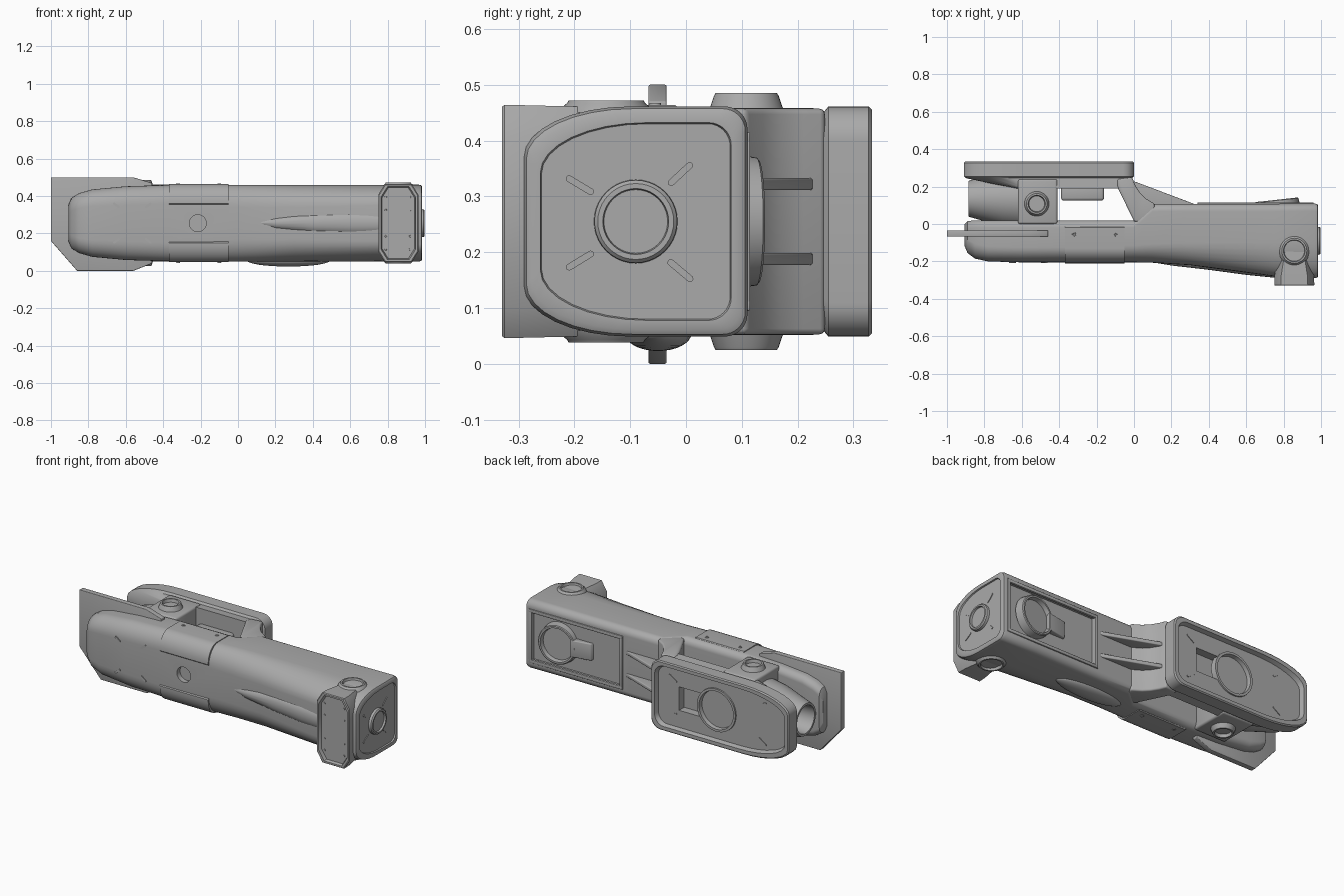
import bpy, bmesh, math
from mathutils import Vector, Matrix

cube = bpy.data.objects.get("Cube")
if cube:
    bpy.data.objects.remove(cube)

grey = bpy.data.materials.new("mid grey")
grey.use_nodes = True
grey.diffuse_color = (0.4, 0.4, 0.4, 1)
grey.node_tree.nodes["Principled BSDF"].inputs["Base Color"].default_value = (0.4, 0.4, 0.4, 1)
MID = 0.255  # height of the long axis


def finish(name, bm, bevel=0, cutters=()):
    """Turn a bmesh into a shaded object, bevelled and cut if asked."""
    bmesh.ops.recalc_face_normals(bm, faces=bm.faces)
    mesh = bpy.data.meshes.new(name)
    bm.to_mesh(mesh)
    bm.free()
    ob = bpy.data.objects.new(name, mesh)
    bpy.context.collection.objects.link(ob)
    mesh.materials.append(grey)
    bpy.ops.object.select_all(action='DESELECT')
    ob.select_set(True)
    bpy.context.view_layer.objects.active = ob
    if bevel:
        mod = ob.modifiers.new("bevel", 'BEVEL')
        mod.width, mod.segments = bevel, 3
        bpy.ops.object.modifier_apply(modifier=mod.name)
    for cutter in cutters:
        mod = ob.modifiers.new("cut", 'BOOLEAN')
        mod.operation, mod.solver, mod.object = 'DIFFERENCE', 'EXACT', cutter
        bpy.ops.object.modifier_apply(modifier=mod.name)
        bpy.data.objects.remove(cutter)
    bpy.ops.object.select_all(action='DESELECT')
    ob.select_set(True)
    bpy.context.view_layer.objects.active = ob
    bpy.ops.object.shade_smooth_by_angle(angle=math.radians(32))
    return ob


def loft(name, rings, bevel=0, cutters=()):
    """Skin closed rings of equal length and cap both ends."""
    bm = bmesh.new()
    rows = [[bm.verts.new(p) for p in ring] for ring in rings]
    n = len(rows[0])
    for a, b in zip(rows, rows[1:]):
        for i in range(n):
            j = (i + 1) % n
            bm.faces.new((a[i], a[j], b[j], b[i]))
    bm.faces.new(rows[0])
    bm.faces.new(rows[-1])
    return finish(name, bm, bevel, cutters)


def prism(name, outline, axis, low, high, bevel=0):
    """Extrude a 2D outline along y or z."""
    at = (lambda p, h: (p[0], h, p[1])) if axis == 'y' else (lambda p, h: (p[0], p[1], h))
    return loft(name, [[at(p, h) for p in outline] for h in (low, high)], bevel)


def box(name, x0, x1, y0, y1, z0, z1, bevel=0):
    return prism(name, [(x0, y0), (x1, y0), (x1, y1), (x0, y1)], 'z', z0, z1, bevel)


def section(a0, a1, half, ra, rz, rb, inset=0):
    """Rounded outline: a soft elliptical side at a0, small corners at a1."""
    a0, a1, half = a0 + inset, a1 - inset, half - inset
    quarter = [i / 8 * math.pi / 2 for i in range(9)]
    upper = [(a0 + ra - ra * math.cos(t), half - rz + rz * math.sin(t)) for t in quarter]
    upper += [(a1 - rb + rb * math.sin(t), half - rb + rb * math.cos(t)) for t in quarter]
    return [(a, MID + b) for a, b in upper] + [(a, MID - b) for a, b in reversed(upper)]


def turned(name, loc, axis, profile, tilt=0, cutters=()):
    """Solid of revolution from (radius, height) pairs along an axis."""
    m = Matrix.Translation(loc) @ Matrix.Rotation(tilt, 4, 'Z')
    m = m @ Vector(axis).to_track_quat('Z', 'Y').to_matrix().to_4x4()
    rings = [[m @ Vector((r * math.cos(k * math.pi / 20), r * math.sin(k * math.pi / 20), h))
              for k in range(40)] for r, h in profile]
    return loft(name, rings, 0, cutters)


def slot(name, loc, axis, angle, length=0.05):
    """Thin capsule plate lying on a face."""
    m = Matrix.Translation(loc) @ Vector(axis).to_track_quat('Z', 'Y').to_matrix().to_4x4()
    m = m @ Matrix.Rotation(angle, 4, 'Z')
    pts = []
    for side in (1, -1):
        for k in range(7):
            t = side * math.pi / 2 - math.pi / 2 + k * math.pi / 6 - (math.pi / 2 if side > 0 else -math.pi / 2)
            t = k * math.pi / 6 - math.pi / 2 + (0 if side > 0 else math.pi)
            pts.append((side * length / 2 + 0.006 * math.cos(t), 0.006 * math.sin(t)))
    loft(name, [[m @ Vector((x, y, h)) for x, y in pts] for h in (-0.003, 0.004)])


# Main body: sections along x (x, front, back, half height, corner depth, corner height)
body = [(-0.905, -0.12, 0.0, 0.10, 0.05, 0.05), (-0.89, -0.155, 0.015, 0.135, 0.07, 0.07),
        (-0.85, -0.185, 0.02, 0.16, 0.08, 0.08), (-0.78, -0.2, 0.02, 0.18, 0.08, 0.09),
        (-0.6, -0.205, 0.02, 0.197, 0.08, 0.10), (-0.37, -0.205, 0.02, 0.204, 0.08, 0.10),
        (0, -0.205, 0.02, 0.205, 0.09, 0.12), (0.1, -0.207, 0.108, 0.205, 0.1, 0.12),
        (0.3, -0.22, 0.108, 0.205, 0.12, 0.12), (0.75, -0.28, 0.108, 0.205, 0.18, 0.11),
        (0.965, -0.29, 0.11, 0.206, 0.19, 0.09)]
rings = [[(x, *p) for p in section(f, b, h, ry, rz, 0.04)] for x, f, b, h, ry, rz in body]
end = body[-1][1:]
for x, inset in ((0.98, 0.004), (0.985, 0.012), (0.985, 0.029), (0.977, 0.031)):
    rings.append([(x, *p) for p in section(*end, 0.04, inset)])
loft("main_body", rings, 0, [
    box("bay_cutter", 0.36, 0.945, 0.085, 0.2, 0.11, 0.40),
    turned("port_cutter", (-0.215, -0.25, MID), (0, 1, 0), [(0.045, 0), (0.045, 0.075)])])

# Raised frame round the rear bay
for z in (0.105, 0.405):
    box("bay_rail", 0.34, 0.96, 0.1, 0.115, z - 0.01, z + 0.01, 0.003)
for x in (0.35, 0.95):
    box("bay_post", x - 0.01, x + 0.01, 0.1, 0.115, 0.1, 0.41, 0.003)
turned("bay_ring", (0.77, 0.08, MID), (0, 1, 0),
       [(0.12, 0), (0.115, 0.046), (0.11, 0.05), (0.1, 0.05), (0.095, 0.025)], 0.11)
prism("bay_ring_tab", [(0.55, 0.08), (0.56, 0.1), (0.68, 0.122), (0.68, 0.08)], 'z', MID - 0.05, MID + 0.05, 0.005)

# Pointed ridge along the front
ridge = [(0.04, -0.195, 0.004), (0.2, -0.222, 0.035), (0.4, -0.245, 0.052), (0.6, -0.272, 0.058), (0.78, -0.29, 0.055)]
loft("front_ridge", [[(x, y + 0.03 - 0.03 * math.cos(t), MID + w * math.sin(t))
                      for t in [k * math.pi / 8 for k in range(16)]] for x, y, w in ridge])

# Swelling under the body
bm = bmesh.new()
bmesh.ops.create_uvsphere(bm, u_segments=32, v_segments=16, radius=1)
bm.transform(Matrix.Translation((0.27, -0.05, 0.055)) @ Matrix.Diagonal((0.22, 0.06, 0.032, 1)))
finish("belly_fairing", bm)

# Wrap-round clip covers, top and bottom
wrap = [p for p in section(-0.21, 0.1, 0.209, 0.08, 0.10, 0.04)[:9]] + [(-0.02, MID + 0.209)]
wrap = [(-0.21, 0.36)] + [p for p in wrap if p[1] > 0.362]
inner = [(y + 0.012, z - 0.012) for y, z in reversed(wrap)]
for side in (1, -1):
    loft("clip_cover", [[(x, y, MID + side * (z - MID)) for y, z in wrap + inner] for x in (-0.37, -0.05)])
    for x in (-0.32, -0.1):
        turned("clip_screw", (x, -0.055, MID + side * 0.207), (0, 0, side), [(0.011, 0), (0.01, 0.005), (0.006, 0.005), (0.005, 0.003)])

# Front foot with a shallow dished face
def foot_ring(y, w, h, c=0.035):
    pts = [(w - c, h), (w, h - c * 1.6), (w, -h + c * 1.6), (w - c, -h)]
    pts += [(-a, b) for a, b in reversed(pts)]
    return [(0.857 + a, y, MID + b) for a, b in pts]

loft("foot", [foot_ring(-0.08, 0.075, 0.195), foot_ring(-0.2, 0.093, 0.206), foot_ring(-0.28, 0.106, 0.208),
              foot_ring(-0.325, 0.107, 0.209), foot_ring(-0.33, 0.103, 0.205),
              foot_ring(-0.33, 0.093, 0.195), foot_ring(-0.312, 0.088, 0.19)])
for x in (0.79, 0.92):
    for z in (-0.14, -0.07, 0.07, 0.14):
        turned("foot_screw", (x, -0.31, MID + z), (0, -1, 0), [(0.006, 0), (0.005, 0.005)])

# Ringed bosses above and below
for side in (1, -1):
    for name, x, y, r, h in (("pod_boss", -0.52, 0.108, 0.058, 0.035), ("foot_boss", 0.857, -0.143, 0.07, 0.022)):
        turned(name, (x, y, MID + side * 0.195), (0, 0, side),
               [(r + 0.012, 0), (r + 0.006, 0.012), (r, h - 0.005), (r - 0.003, h), (r - 0.012, h), (r - 0.016, h - 0.018)])

# Hub and slots on the right-hand end face
turned("end_hub", (0.975, -0.09, MID), (1, 0, 0), [(0.075, 0), (0.074, 0.017), (0.068, 0.023), (0.059, 0.023), (0.057, 0.012)])
for y, z, a in ((-0.19, 0.32, 2.6), (-0.01, 0.34, 0.75), (-0.19, 0.185, 0.55), (-0.01, 0.167, -0.7)):
    t = math.radians(90)
    slot("end_slot", (0.977, y, z), (1, 0, 0), a if Vector((1, 0, 0)).to_track_quat('Z', 'Y') @ Vector((1, 0, 0)) == Vector((0, 1, 0)) else a + 0.0, 0.045)

# Rear pod: outline in x and z, lofted along y
pod = (-0.91, 0, 0.206, 0.3, 0.1, 0.06)
rings = [[(x, y, z) for x, z in section(*pod, d)]
         for d, y in ((0.034, 0.308), (0.026, 0.333), (0.006, 0.333), (0, 0.327), (0, 0.255), (0.012, 0.245))]
rings.append([(x, 0.19, z) for x, z in section(-0.64, -0.004, 0.2, 0.1, 0.1, 0.06)])
loft("rear_pod", rings, 0, [
    turned("dish_cutter", (-0.42, 0.285, MID), (0, 1, 0), [(0.115, 0), (0.12, 0.06)]),
    box("tab_cutter", -0.33, -0.17, 0.26, 0.36, MID - 0.07, MID + 0.07)])
turned("dish_ring", (-0.42, 0.284, MID), (0, 1, 0), [(0.13, 0), (0.127, 0.032), (0.113, 0.032), (0.11, 0.008)])
for sx, x in ((1, -0.13), (-1, -0.72)):
    for sz in (1, -1):
        slot("pod_slot", (x, 0.308, MID + sz * 0.11), (0, 1, 0), -sx * sz * 0.6 if sx else 0)
for sx, x in ((1, -0.48), (-1, -0.65)):
    for sz in (1, -1):
        slot("grip_slot", (x, -0.205, MID + sz * 0.095), (0, -1, 0), sx * sz * 0.65, 0.03)

# Structure joining pod and body
box("strut", -0.62, -0.41, 0, 0.24, 0.052, 0.458, 0.012)
prism("link", [(-0.09, 0.2), (-0.09, 0.24), (-0.01, 0.25), (0.005, 0.21), (0.03, 0.17), (0.06, 0.138), (0.11, 0.108),
               (0.11, -0.02), (0, 0.015)], 'z', 0.053, 0.457, 0.01)
box("dish_housing", -0.39, -0.16, 0.125, 0.21, MID - 0.11, MID + 0.11, 0.015)
for z in (0.188, 0.322):
    prism("rib", [(-0.02, 0.23), (0.01, 0.225), (0.32, 0.108), (0.3, 0.09), (-0.02, 0.1)], 'z', z - 0.011, z + 0.011, 0.005)

# Open socket between pod and body at the left end
turned("socket", (-0.6, 0.135, MID), (-1, 0, 0),
       [(0.165, 0), (0.15, 0.1), (0.12, 0.2), (0.1, 0.27), (0.095, 0.285), (0.082, 0.285), (0.075, 0.17)])

# Flat fin plate across the grip
prism("fin_plate", [(-1, 0.5), (-0.56, 0.5), (-0.46, 0.47), (-0.46, 0.04), (-0.56, 0.0), (-0.86, 0.0), (-1, 0.16)],
      'y', -0.067, -0.035, 0.003)
